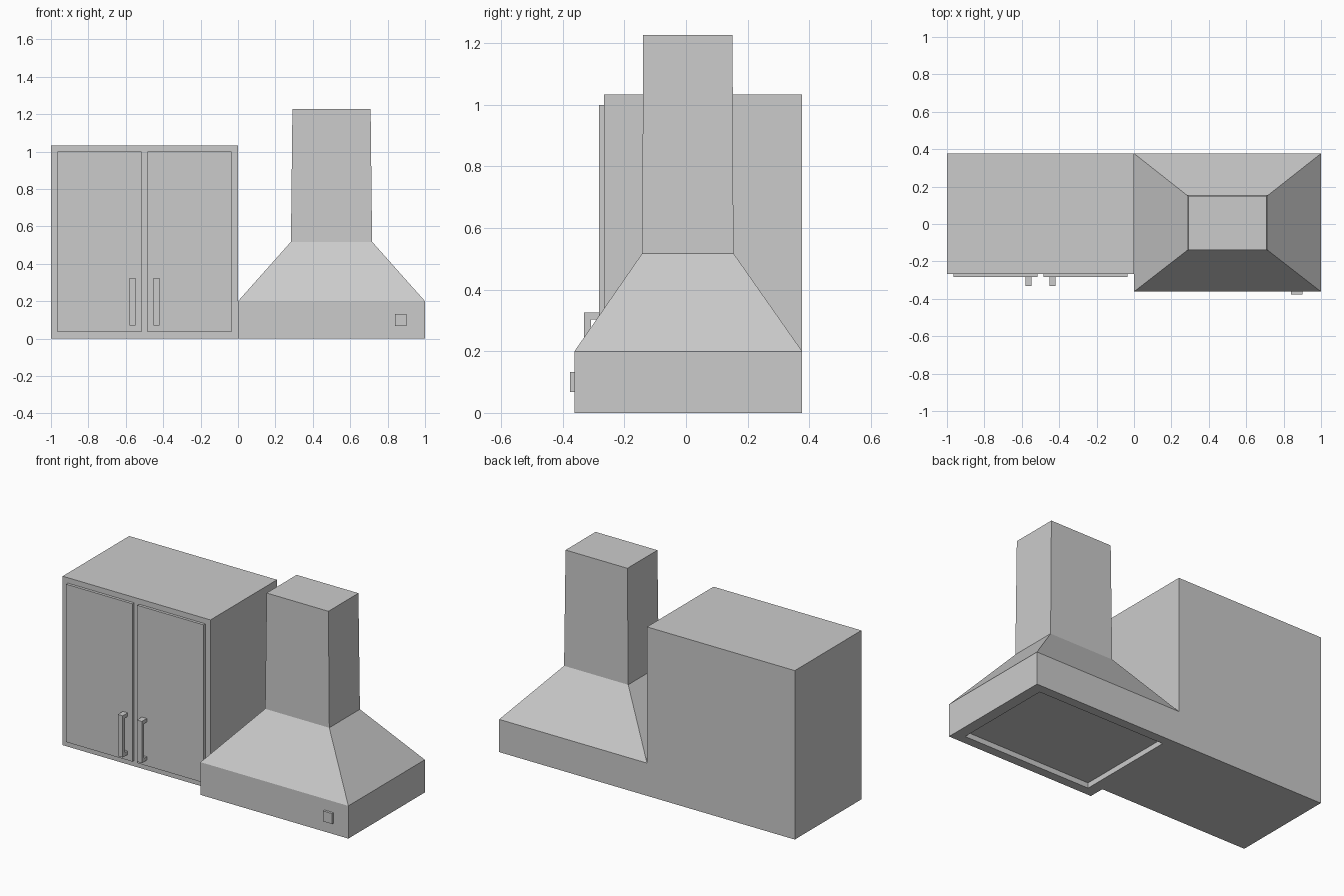
import bpy, bmesh

if "Cube" in bpy.data.objects:
    bpy.data.objects.remove(bpy.data.objects["Cube"])


def make_object(name, bm):
    bmesh.ops.recalc_face_normals(bm, faces=bm.faces)
    mesh = bpy.data.meshes.new(name)
    bm.to_mesh(mesh)
    bm.free()
    obj = bpy.data.objects.new(name, mesh)
    bpy.context.collection.objects.link(obj)
    return obj


def ring(bm, x0, x1, y0, y1, z):
    return [bm.verts.new((x, y, z)) for x, y in ((x0, y0), (x1, y0), (x1, y1), (x0, y1))]


def loft(name, sections):
    """Stack rectangular sections (x0, x1, y0, y1, z) and cap both ends."""
    bm = bmesh.new()
    rings = [ring(bm, *s) for s in sections]
    for a, b in zip(rings, rings[1:]):
        for i in range(4):
            j = (i + 1) % 4
            bm.faces.new((a[i], a[j], b[j], b[i]))
    bm.faces.new(rings[0])
    bm.faces.new(rings[-1])
    return make_object(name, bm)


def box(name, x0, x1, y0, y1, z0, z1):
    return loft(name, [(x0, x1, y0, y1, z0), (x0, x1, y0, y1, z1)])


def handle(name, x0, x1):
    """C-shaped pull: side profile (y, z) extruded along x."""
    profile = [(-0.283, 0.07), (-0.331, 0.07), (-0.331, 0.325), (-0.283, 0.325),
               (-0.283, 0.303), (-0.309, 0.303), (-0.309, 0.092), (-0.283, 0.092)]
    bm = bmesh.new()
    face = bm.faces.new([bm.verts.new((x0, y, z)) for y, z in profile])
    ext = bmesh.ops.extrude_face_region(bm, geom=[face], use_keep_orig=True)
    verts = [g for g in ext["geom"] if isinstance(g, bmesh.types.BMVert)]
    bmesh.ops.translate(bm, verts=verts, vec=(x1 - x0, 0, 0))
    return make_object(name, bm)


# Wall cabinet with two doors and pulls
BACK = 0.377
box("cabinet_body", -1, 0, -0.266, BACK, 0, 1.033)
for side, door_x, pull_x in (("left", (-0.965, -0.516), (-0.581, -0.548)),
                             ("right", (-0.484, -0.035), (-0.452, -0.419))):
    box(side + "_door", *door_x, -0.283, -0.266, 0.035, 1.0)
    handle(side + "_door_handle", *pull_x)

# Range hood shell: recessed underside, rim, sloped canopy and chimney
loft("range_hood", [
    (0.067, 0.933, -0.306, 0.32, 0.032),
    (0.067, 0.933, -0.306, 0.32, 0),
    (0, 1, -0.362, BACK, 0),
    (0, 1, -0.362, BACK, 0.2),
    (0.283, 0.717, -0.142, 0.154, 0.518),
    (0.291, 0.709, -0.139, 0.151, 1.227),
])

# Control button on the rim
box("hood_button", 0.839, 0.901, -0.377, -0.362, 0.068, 0.132)
